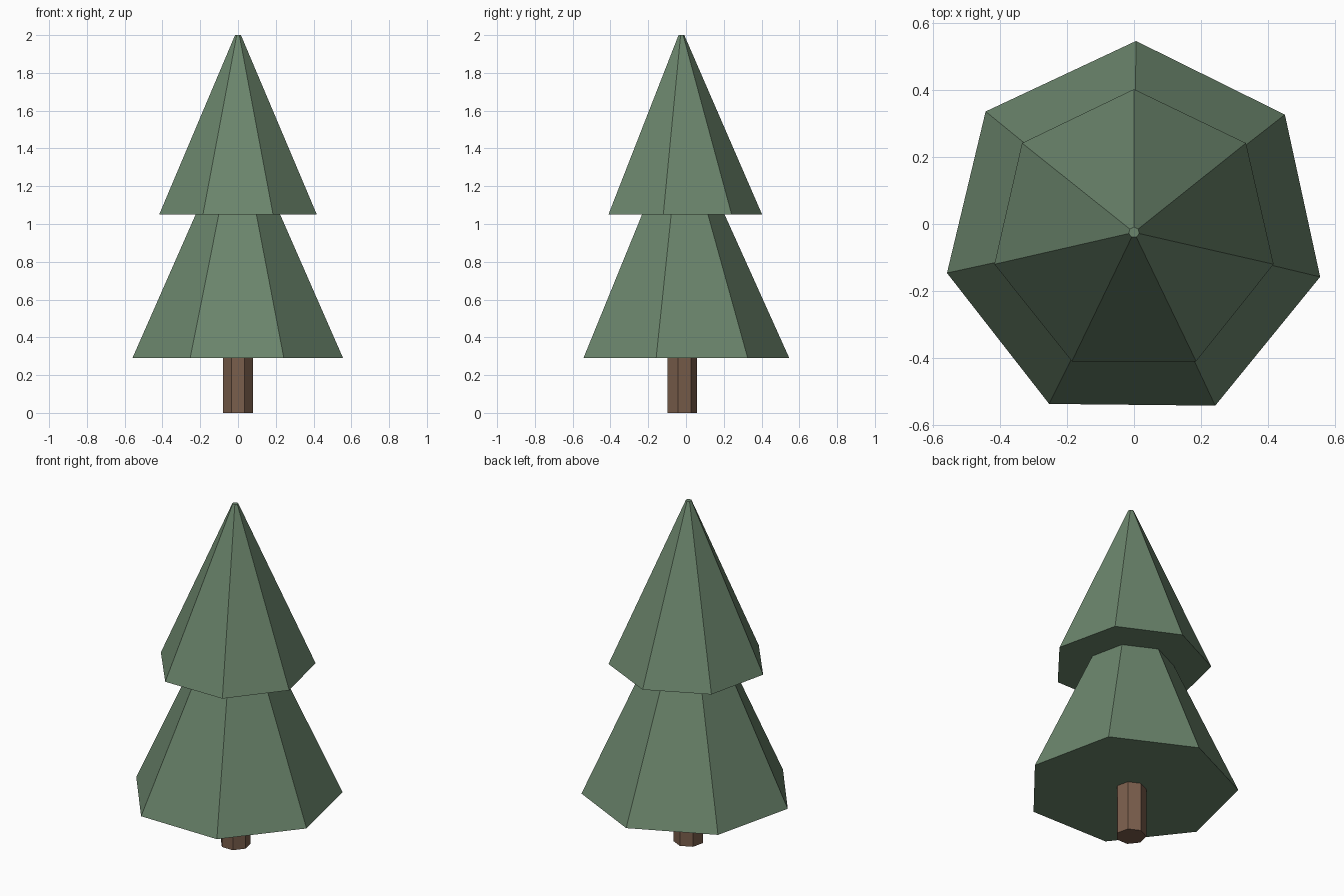
import bpy
import bmesh
import math

if "Cube" in bpy.data.objects:
    bpy.data.objects.remove(bpy.data.objects["Cube"])

SIDES = 7
CENTRE_Y = -0.025


def material(name, colour):
    mat = bpy.data.materials.new(name)
    mat.diffuse_color = (*colour, 1.0)
    mat.use_nodes = True
    mat.node_tree.nodes["Principled BSDF"].inputs["Base Color"].default_value = mat.diffuse_color
    return mat


def tapered_prism(name, z0, z1, r0, r1, mat, turn=0.0):
    """Closed seven-sided frustum with one corner pointing to the back."""
    bm = bmesh.new()
    rings = []
    for z, r in ((z0, r0), (z1, r1)):
        ring = []
        for i in range(SIDES):
            a = math.radians(90 + turn) + math.tau * i / SIDES
            ring.append(bm.verts.new((r * math.cos(a), CENTRE_Y + r * math.sin(a), z)))
        rings.append(ring)
    low, high = rings
    for i in range(SIDES):
        j = (i + 1) % SIDES
        bm.faces.new((low[i], low[j], high[j], high[i]))
    bm.faces.new(low[::-1])
    bm.faces.new(high)
    mesh = bpy.data.meshes.new(name)
    bm.to_mesh(mesh)
    bm.free()
    mesh.materials.append(mat)
    obj = bpy.data.objects.new(name, mesh)
    bpy.context.collection.objects.link(obj)
    return obj


green = material("needle green", (0.147, 0.235, 0.150))
brown = material("bark brown", (0.195, 0.112, 0.072))

# Trunk
tapered_prism("trunk", 0.0, 0.30, 0.082, 0.082, brown)
# Two tiers of foliage, the lower one turned very slightly
tapered_prism("lower_foliage", 0.29, 1.06, 0.572, 0.225, green, turn=-0.6)
tapered_prism("upper_foliage", 1.05, 2.0, 0.428, 0.016, green)
